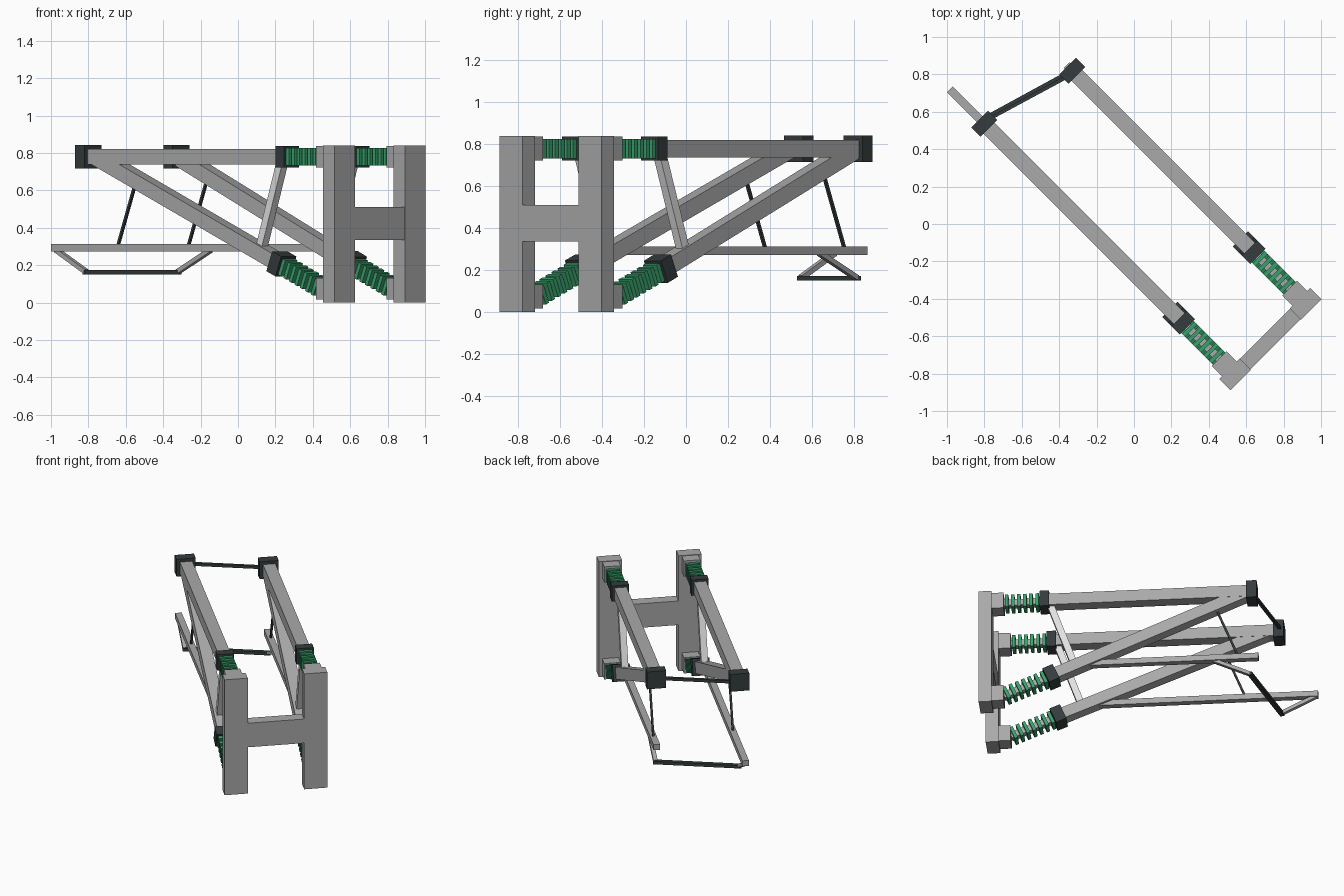
import bpy
from mathutils import Vector, Matrix

if "Cube" in bpy.data.objects:
    bpy.data.objects.remove(bpy.data.objects["Cube"])

R = 0.5 ** 0.5


def mat(name, c):
    m = bpy.data.materials.new(name)
    m.diffuse_color = (*c, 1)
    m.use_nodes = True
    m.node_tree.nodes["Principled BSDF"].inputs["Base Color"].default_value = m.diffuse_color
    return m


GREY = mat("steel_grey", (0.40, 0.40, 0.40))
LIGHT = mat("light_grey", (0.75, 0.75, 0.75))
DARK = mat("dark_slate", (0.035, 0.045, 0.047))
GREEN = mat("spring_green", (0.04, 0.36, 0.15))


# The frame lies on a diagonal: s runs along the arms, t across them
def P(s, t, z):
    return Vector(((t - s) * R, (t + s) * R, z))


def bar(name, a, b, wide, tall, m):
    """Box running from a to b (s, t, z) with the given cross-section."""
    a, b = P(*a), P(*b)
    d = b - a
    ax = d.normalized()
    ref = Vector((0, 0, 1)) if abs(ax.z) < 0.99 else P(1, 0, 0)
    side = ref.cross(ax).normalized()
    up = ax.cross(side)
    bpy.ops.mesh.primitive_cube_add(size=1)
    o = bpy.context.object
    o.name = name
    rot = Matrix((ax, side, up)).transposed().to_4x4()
    o.matrix_world = Matrix.Translation((a + b) / 2) @ rot @ Matrix.Diagonal((d.length, wide, tall, 1))
    o.data.materials.append(m)
    return o


def spring(name, a, b, n):
    """Stack of square green plates on a thin core."""
    bar(name + "_core", a, b, 0.045, 0.045, GREY)
    a, b = Vector(a), Vector(b)
    step = (b - a) / n
    half = step.normalized() * 0.011
    for i in range(n):
        c = a + step * (i + 0.5)
        bar(f"{name}_plate_{i}", c - half, c + half, 0.092, 0.092, GREEN)


POST_S, ZT, ZB = -0.950, 0.779, 0.075
TA, TB = -0.187, 0.346

# (side, t, far box s, diagonal end s, rail end s, link top s, link bottom s)
for side, t, far, dend, rail, l0, l1 in (("left", TA, 0.945, 0.875, 1.205, 1.185, 0.962),
                                         ("right", TB, 0.812, 0.79, 0.855, 0.555, 0.80)):
    # upright post and its mounting blocks
    bar(side + "_post", (POST_S, t, 0), (POST_S, t, 0.84), 0.155, 0.085, GREY)
    for n, z in (("upper", ZT), ("lower", ZB)):
        bar(f"{side}_{n}_mount", (-0.915, t, z), (-0.83, t, z), 0.11, 0.115, GREY)
    # upper arm with collar, spring and end block
    spring(side + "_upper_spring", (-0.83, t, ZT), (-0.588, t, ZT), 6)
    bar(side + "_upper_collar", (-0.591, t, ZT), (-0.528, t, ZT), 0.115, 0.115, DARK)
    bar(side + "_upper_beam", (-0.53, t, ZT), (far, t, ZT), 0.083, 0.083, GREY)
    bar(side + "_end_block", (far - 0.035, t, ZT), (far + 0.035, t, ZT), 0.128, 0.126, DARK)
    # sloping lower arm with collar and spring
    lo, hi = Vector((-0.515, t, 0.207)), Vector((dend, t, ZT))
    d = (hi - lo).normalized()
    spring(side + "_lower_spring", (-0.83, t, ZB), lo - d * 0.03, 7)
    bar(side + "_lower_collar", lo - d * 0.037, lo + d * 0.037, 0.115, 0.115, DARK)
    bar(side + "_diagonal_beam", lo, hi, 0.08, 0.08, GREY)
    # strut between the arms, bottom rail, hanger and drop link
    bar(side + "_strut", (-0.522, t, 0.75), (-0.36, t, 0.28), 0.045, 0.045, LIGHT)
    bar(side + "_rail", (-0.33, t, 0.293), (rail, t, 0.293), 0.044, 0.04, GREY)
    bar(side + "_hanger", (0.583, t, 0.65), (0.722, t, 0.30), 0.014, 0.014, DARK)
    bar(side + "_drop_link", (l0, t, 0.28), (l1, t, 0.165), 0.028, 0.024, GREY)

# cross members
bar("post_crossbar", (POST_S, TA, 0.423), (POST_S, TB, 0.423), 0.08, 0.175, GREY)
bar("end_tie_rod", (0.972, TA, ZT), (0.815, TB, ZT), 0.02, 0.02, DARK)
bar("lower_tie_bar", (0.966, TA - 0.014, 0.162), (0.798, TB + 0.014, 0.162), 0.03, 0.022, DARK)
